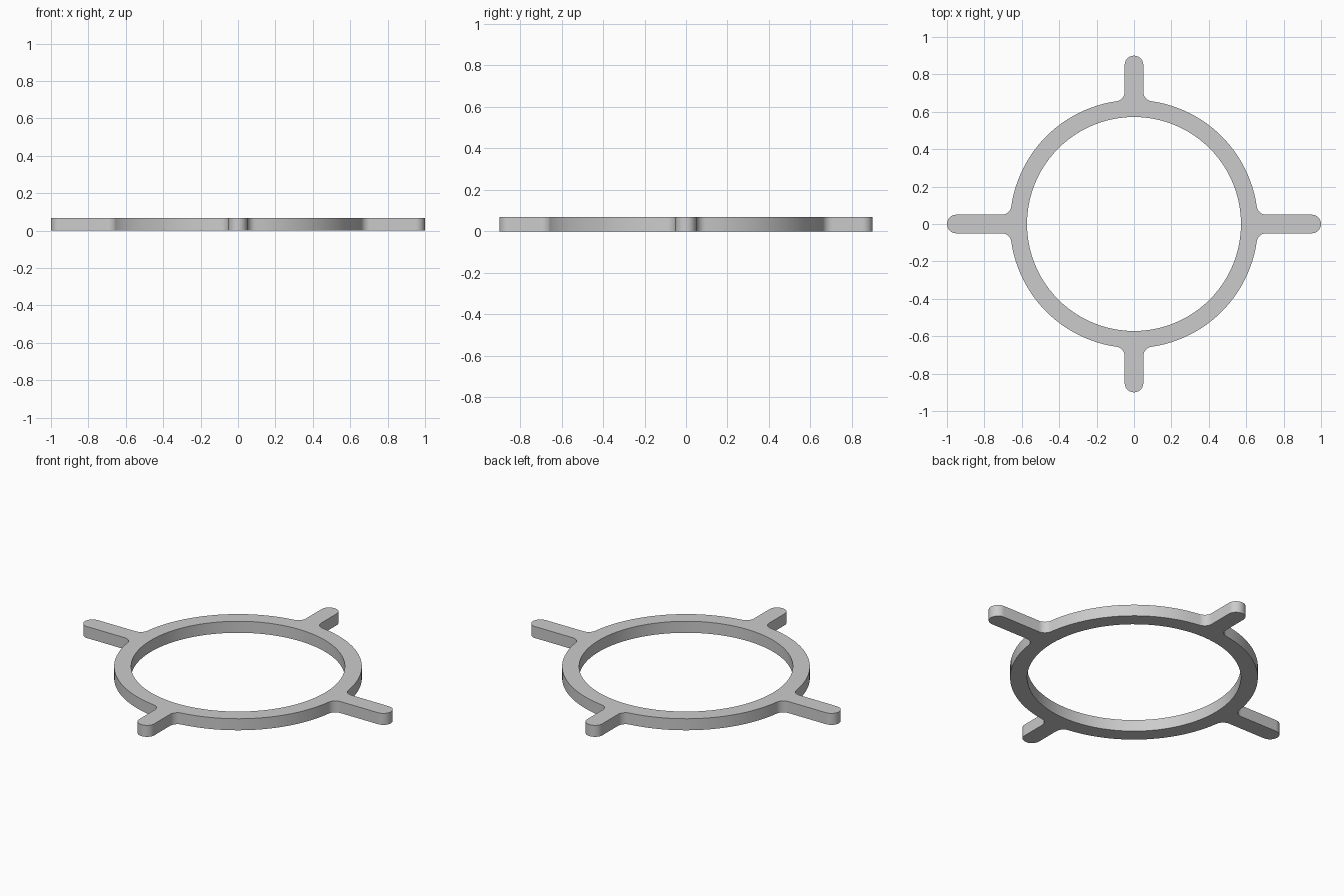
import bpy, bmesh
from math import sin, cos, pi, sqrt, atan2
from mathutils import Vector, Matrix

if "Cube" in bpy.data.objects:
    bpy.data.objects.remove(bpy.data.objects["Cube"])

R_IN, R_OUT = 0.572, 0.663      # ring radii
HALF_W, FILLET = 0.05, 0.05     # arm half width and root fillet
THICK = 0.068


def arc(cx, cy, r, a0, a1, n):
    return [Vector((cx + r * cos(a0 + (a1 - a0) * i / n),
                    cy + r * sin(a0 + (a1 - a0) * i / n), 0)) for i in range(n + 1)]


def arm_outline(tip):
    """Counter-clockwise outline of one arm pointing along +x, with root fillets."""
    fy = HALF_W + FILLET
    fx = sqrt((R_OUT + FILLET) ** 2 - fy ** 2)
    a = atan2(fy, fx)
    lower = arc(fx, -fy, FILLET, pi - a, pi / 2, 8)
    end = arc(tip - HALF_W, 0, HALF_W, -pi / 2, pi / 2, 16)
    upper = arc(fx, fy, FILLET, -pi / 2, -pi + a, 8)
    return lower + end + upper, a


# Outer outline: four arms joined by ring arcs
outer = []
for k, tip in enumerate((1.0, 0.9, 1.0, 0.9)):
    pts, a = arm_outline(tip)
    turn = Matrix.Rotation(k * pi / 2, 3, 'Z')
    pts += arc(0, 0, R_OUT, a, pi / 2 - a, 24)[1:-1]
    outer += [turn @ p for p in pts]
inner = arc(0, 0, R_IN, 0, 2 * pi, 96)[:-1]

# Fill between the outlines and extrude to a plate
bm = bmesh.new()
for loop in (outer, inner):
    vs = [bm.verts.new(p) for p in loop]
    for i, v in enumerate(vs):
        bm.edges.new((v, vs[(i + 1) % len(vs)]))
bmesh.ops.triangle_fill(bm, edges=bm.edges[:], use_beauty=True, normal=(0, 0, 1))
ext = bmesh.ops.extrude_face_region(bm, geom=bm.faces[:], use_keep_orig=True)
top = [g for g in ext["geom"] if isinstance(g, bmesh.types.BMVert)]
bmesh.ops.translate(bm, verts=top, vec=(0, 0, THICK))
bmesh.ops.recalc_face_normals(bm, faces=bm.faces[:])

mesh = bpy.data.meshes.new("four_arm_ring")
bm.to_mesh(mesh)
bm.free()
ring = bpy.data.objects.new("four_arm_ring", mesh)
bpy.context.collection.objects.link(ring)
bpy.context.view_layer.objects.active = ring
ring.select_set(True)
bpy.ops.object.shade_smooth_by_angle(angle=pi / 6)
